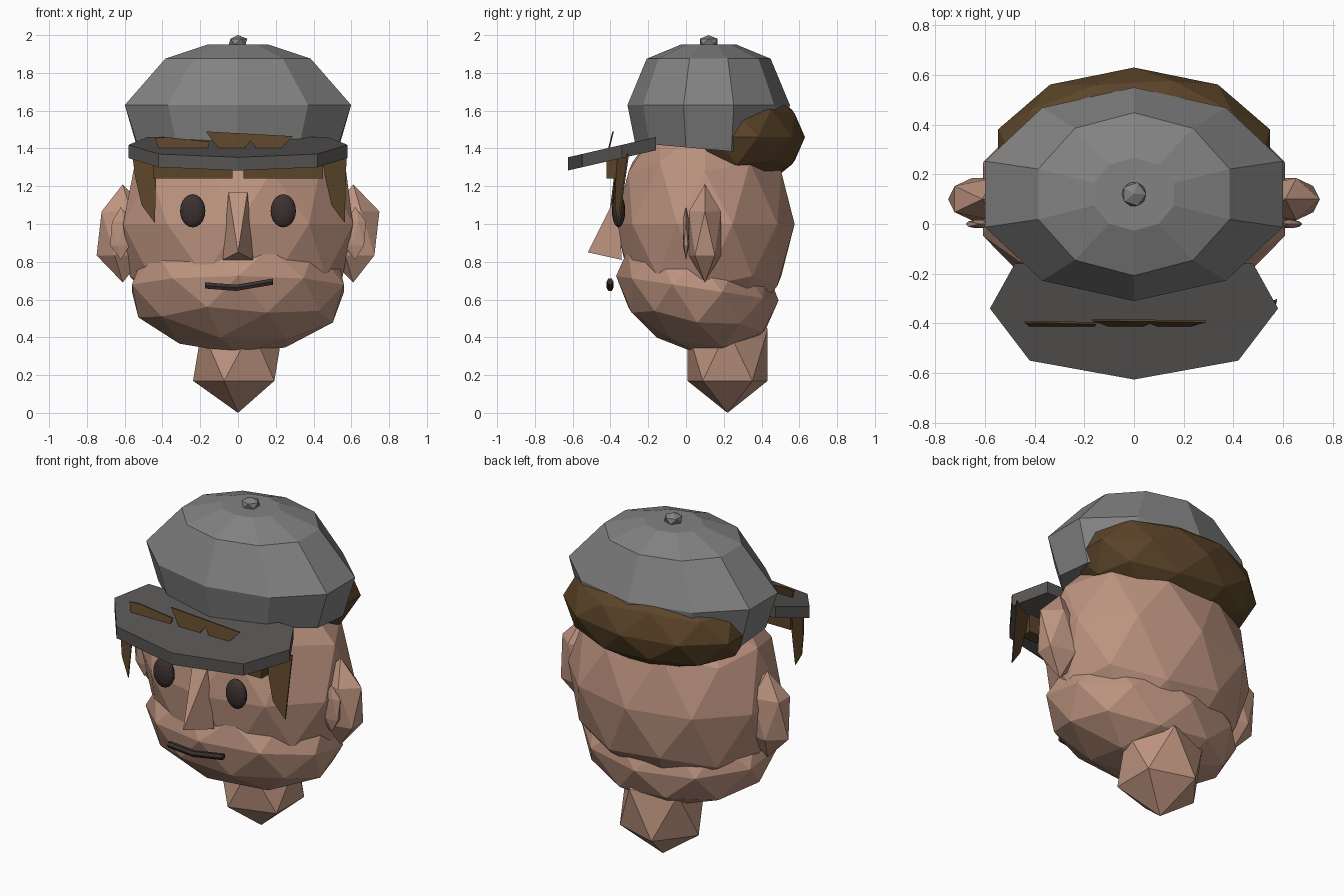
import bpy, bmesh, math
from mathutils import Vector

if "Cube" in bpy.data.objects:
    bpy.data.objects.remove(bpy.data.objects["Cube"])


def material(name, rgb):
    m = bpy.data.materials.new(name)
    m.diffuse_color = (*rgb, 1)
    m.use_nodes = True
    m.node_tree.nodes["Principled BSDF"].inputs["Base Color"].default_value = m.diffuse_color
    return m


SKIN = material("skin", (0.51, 0.295, 0.215))
HAT = material("grey_cloth", (0.225, 0.225, 0.225))
BRIM = material("dark_grey_brim", (0.095, 0.09, 0.086))
HAIR = material("brown_hair", (0.105, 0.058, 0.022))
DARK = material("dark_brown", (0.045, 0.030, 0.030))


def finish(name, bm, mat):
    bmesh.ops.recalc_face_normals(bm, faces=bm.faces)
    me = bpy.data.meshes.new(name)
    bm.to_mesh(me)
    bm.free()
    me.materials.append(mat)
    ob = bpy.data.objects.new(name, me)
    bpy.context.collection.objects.link(ob)
    return ob


def ico(name, centre, radii, mat, level=2, shear=0):
    """Stretched icosphere; shear raises its front."""
    bm = bmesh.new()
    bmesh.ops.create_icosphere(bm, subdivisions=level, radius=1)
    for v in bm.verts:
        p = Vector([a * b for a, b in zip(v.co, radii)])
        p.z -= shear * p.y
        v.co = Vector(centre) + p
    return finish(name, bm, mat)


def loft(name, rings, mat):
    """Skin a stack of equal-length closed rings and cap both ends."""
    bm = bmesh.new()
    vs = [[bm.verts.new(p) for p in r] for r in rings]
    n = len(vs[0])
    for a, b in zip(vs, vs[1:]):
        for i in range(n):
            j = (i + 1) % n
            bm.faces.new((a[i], a[j], b[j], b[i]))
    bm.faces.new(vs[0][::-1])
    bm.faces.new(vs[-1])
    return finish(name, bm, mat)


def plate(name, outline, y_at, mat, depth=0.008):
    """Thin upright plate from an (x, z) outline."""
    return loft(name, [[(x, y_at(x, z) + d, z) for x, z in outline] for d in (0, depth)], mat)


# head, jaw and neck
ico("head", (0, 0.1, 1.0), (0.64, 0.475, 0.62), SKIN)
ico("jaw", (0, 0.06, 0.66), (0.59, 0.43, 0.345), SKIN, 2, 0.15)
ico("neck", (0, 0.22, 0.307), (0.266, 0.25, 0.307), SKIN, 1)

# ears and eyes
for s, side in ((-1, "left"), (1, "right")):
    ico(side + "_ear", (s * 0.61, 0.1, 0.95), (0.155, 0.1, 0.26), SKIN, 1)
    ico(side + "_inner_ear", (s * 0.62, 0.0, 0.95), (0.065, 0.02, 0.14), SKIN, 1)
    bm = bmesh.new()
    bmesh.ops.create_uvsphere(bm, u_segments=16, v_segments=10, radius=1)
    for v in bm.verts:
        v.co = Vector((s * 0.24 + v.co.x * 0.067, -0.357 + v.co.y * 0.035, 1.07 + v.co.z * 0.088))
    finish(side + "_eye", bm, DARK)

# nose wedge
bm = bmesh.new()
for p in ((0, -0.52, 0.85), (-0.08, -0.34, 0.81), (0.08, -0.34, 0.81),
          (-0.05, -0.36, 1.17), (0.05, -0.36, 1.17)):
    bm.verts.new(p)
bmesh.ops.convex_hull(bm, input=bm.verts)
finish("nose", bm, SKIN)

# mouth: bent six-sided bar
mouth = []
for x, z in ((-0.175, 0.675), (-0.01, 0.662), (0.185, 0.695)):
    mouth.append([(x, -0.402 + 0.018 * math.cos(k * math.pi / 3),
                   z + 0.019 * math.sin(k * math.pi / 3)) for k in range(6)])
loft("mouth", mouth, DARK)

# ten-sided hat: height, x radius, y radius; its rim rises a little at the front
profile = [(1.395, 0.555, 0.39), (1.63, 0.63, 0.43), (1.875, 0.405, 0.328), (1.95, 0.17, 0.147)]
rings = []
for i, (z, rx, ry) in enumerate(profile):
    tilt = 0.09 if i == 0 else 0
    rings.append([(rx * math.sin(a), 0.12 + ry * math.cos(a), z - tilt * ry * math.cos(a))
                  for a in [k * math.pi / 5 for k in range(10)]])
loft("hat", rings, HAT)
ico("hat_button", (0, 0.12, 1.965), (0.055, 0.055, 0.035), HAT, 1)

# sloped brim
half = [(0.48, -0.16), (0.58, -0.34), (0.42, -0.55)]
outline = half + [(0, -0.626)] + [(-x, y) for x, y in reversed(half)]
loft("brim", [[(x, y, 1.283 + h + 0.23 * (y + 0.626)) for x, y in outline] for h in (0, 0.07)], BRIM)

# back hair
ico("back_hair", (0, 0.27, 1.46), (0.575, 0.36, 0.275), HAIR)

# fringe under the brim
for s, side in ((-1, "left"), (1, "right")):
    xs = sorted((s * 0.03, s * 0.45))
    loft(side + "_fringe", [[(x, -0.42, 1.24), (x, -0.345, 1.24), (x, -0.345, 1.35), (x, -0.42, 1.34)]
                            for x in xs], HAIR)


# pointed tufts at the temples, both hooked the same way
def temple(x, z):
    return -0.315 - 0.4 * (0.575 - abs(x)) + 0.13 * (z - 1.33)


for dx, side in ((-1.005, "left"), (0, "right")):
    tuft = [(0.445, 1.37), (0.575, 1.37), (0.57, 1.2), (0.565, 1.005), (0.495, 1.1), (0.46, 1.25)]
    plate(side + "_tuft", [(x + dx, z) for x, z in tuft], temple, HAIR)


# jagged tips rising through the brim
def lean(x, z):
    return -0.415 + 0.25 * (z - 1.39)


plate("brim_tuft_small", [(-0.41, 1.37), (-0.17, 1.37), (-0.15, 1.435), (-0.38, 1.46), (-0.44, 1.455)],
      lean, HAIR)
plate("brim_tuft_large", [(-0.08, 1.37), (0.04, 1.37), (0.04, 1.41), (0.065, 1.44), (0.09, 1.41),
                          (0.09, 1.37), (0.2, 1.37), (0.29, 1.465), (-0.17, 1.49)], lean, HAIR)
